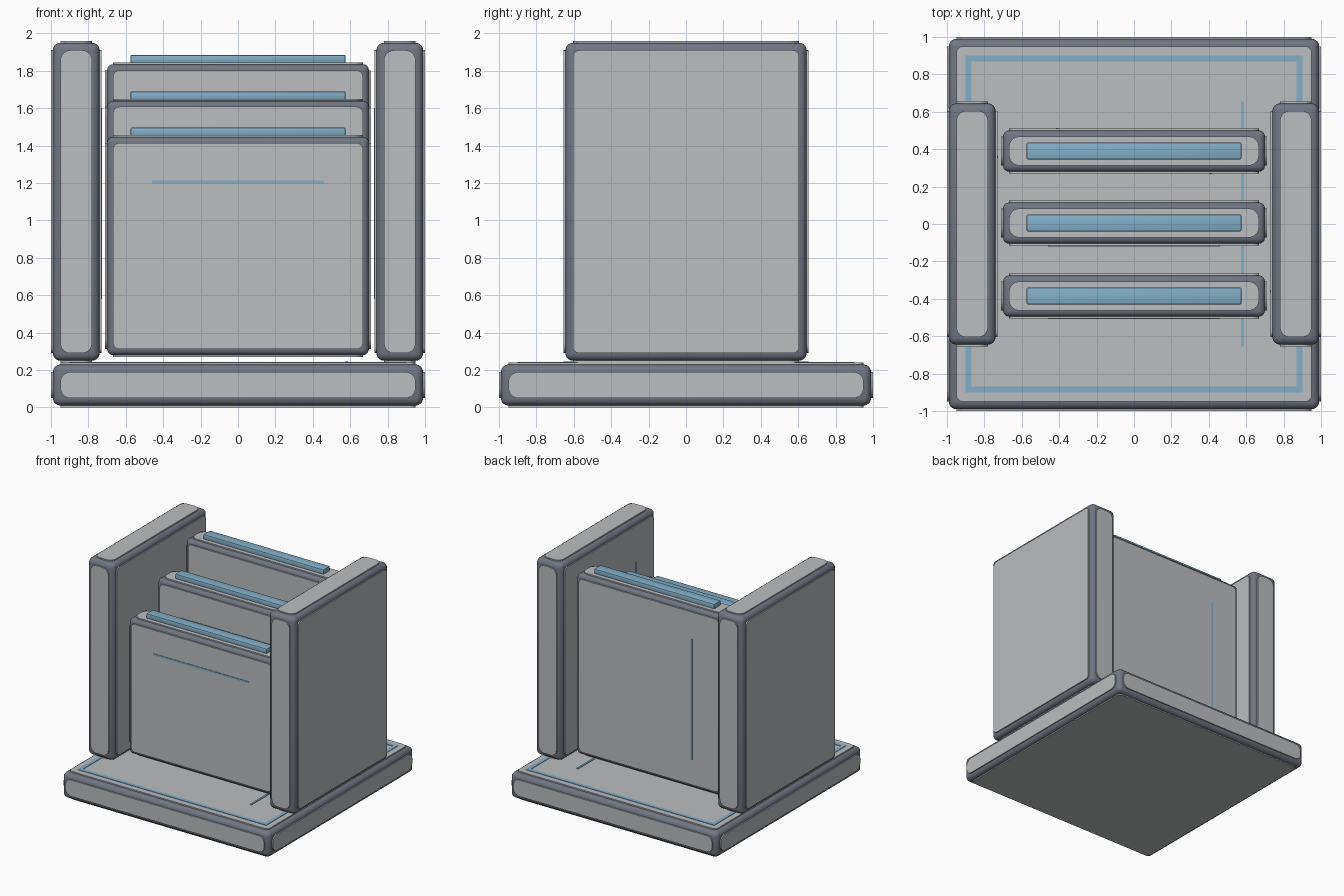
import bpy, bmesh
from mathutils import Vector

if "Cube" in bpy.data.objects:
    bpy.data.objects.remove(bpy.data.objects["Cube"])


def material(name, rgb):
    m = bpy.data.materials.new(name)
    m.diffuse_color = (*rgb, 1)
    m.use_nodes = True
    m.node_tree.nodes["Principled BSDF"].inputs["Base Color"].default_value = m.diffuse_color
    return m


LIGHT = material("light grey panel", (0.50, 0.51, 0.52))
DARK = material("dark slate edge", (0.165, 0.18, 0.22))
BLUE = material("soft blue trim", (0.23, 0.43, 0.58))
LIP = 0.01  # how far the panels stand proud of the body


def box(name, lo, hi, mat, radius=0.0, segments=3, axis=None):
    """Box between two corners; axis limits the rounding to edges along it."""
    lo, hi = Vector(lo), Vector(hi)
    bm = bmesh.new()
    bmesh.ops.create_cube(bm, size=1)
    for v in bm.verts:
        v.co = Vector(((lo[i] + hi[i]) / 2 + v.co[i] * (hi[i] - lo[i]) for i in range(3)))
    if radius:
        edges = []
        for e in bm.edges:
            d = e.verts[0].co - e.verts[1].co
            if axis is None or abs(d[axis]) > 0.99 * d.length:
                edges.append(e)
        bmesh.ops.bevel(bm, geom=edges, offset=radius, offset_type='OFFSET',
                        segments=segments, profile=0.5, affect='EDGES')
    mesh = bpy.data.meshes.new(name)
    bm.to_mesh(mesh)
    bm.free()
    mesh.materials.append(mat)
    ob = bpy.data.objects.new(name, mesh)
    bpy.context.collection.objects.link(ob)
    if radius:
        bpy.ops.object.select_all(action='DESELECT')
        ob.select_set(True)
        bpy.context.view_layer.objects.active = ob
        bpy.ops.object.shade_smooth_by_angle(angle=0.6)
    return ob


def slab(name, lo, hi, inset):
    """Rounded dark body with a light rounded panel on each of its six faces."""
    box(name + "_body", [c + LIP for c in lo], [c - LIP for c in hi], DARK, inset - LIP, 4)
    for axis, letter in enumerate("xyz"):
        for side in (0, 1):
            a = [c + inset for c in lo]
            b = [c - inset for c in hi]
            narrow = min(b[i] - a[i] for i in range(3) if i != axis)
            radius = 0.035 if narrow > 0.5 else min(0.055, narrow * 0.42)
            if side:
                a[axis], b[axis] = hi[axis] - LIP - 0.003, hi[axis]
            else:
                a[axis], b[axis] = lo[axis], lo[axis] + LIP + 0.003
            box(f"{name}_panel_{letter}{side}", a, b, LIGHT, radius, 5, axis)


# Base with its inlaid border and floor line
slab("base", (-1, -1, 0), (1, 1, 0.24), 0.05)
for s in (-1, 1):
    x0, x1 = sorted((s * 0.87, s * 0.90))
    box("base_border_side", (x0, -0.9, 0.236), (x1, 0.9, 0.244), BLUE)
    box("base_border_end", (-0.87, x0, 0.236), (0.87, x1, 0.244), BLUE)
box("floor_line", (0.572, -0.655, 0.236), (0.588, 0.655, 0.245), BLUE)

# Side walls, each with an upright line on the inner face
for s, word in ((-1, "left"), (1, "right")):
    x0, x1 = sorted((s * 0.73, s * 1.0))
    slab(word + "_wall", (x0, -0.655, 0.24), (x1, 0.655, 1.96), 0.05)
    x0, x1 = sorted((s * 0.726, s * 0.734))
    box(word + "_wall_line", (x0, -s * 0.36 - 0.007, 0.58),
        (x1, -s * 0.36 + 0.007, 1.60), BLUE)

# Three dividers, rising toward the back, each with a raised strip on top
for word, y, top in (("front", -0.385, 1.457), ("middle", 0.005, 1.65), ("back", 0.39, 1.845)):
    slab(word + "_divider", (-0.71, y - 0.12, 0.27), (0.71, y + 0.12, top), 0.042)
    box(word + "_top_strip", (-0.575, y - 0.045, top - 0.005),
        (0.575, y + 0.045, top + 0.04), BLUE, 0.008, 2)

# Thin lines on the divider faces
for word, y, z in (("front", -0.505, 1.205), ("middle", -0.115, 1.36)):
    box(word + "_divider_line", (-0.46, y - 0.004, z - 0.008),
        (0.46, y + 0.004, z + 0.008), BLUE)
for word, x, y in (("rear", -0.41, 0.51), ("inner", 0.41, 0.27)):
    box(word + "_upright_line", (x - 0.007, y - 0.004, 0.53),
        (x + 0.007, y + 0.004, 1.57), BLUE)
